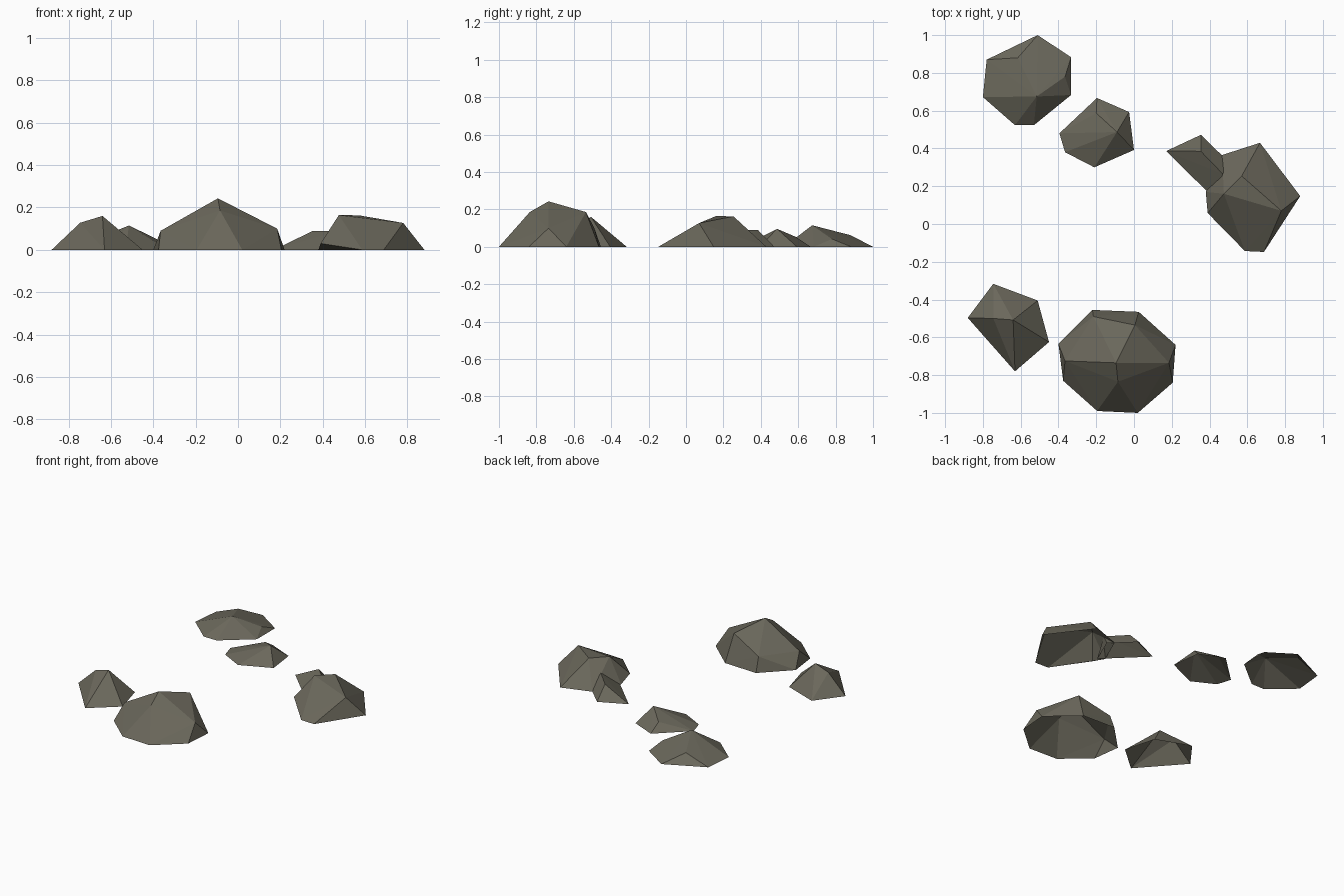
import bpy
import bmesh

# Remove the default cube
default_cube = bpy.data.objects.get("Cube")
if default_cube:
    bpy.data.objects.remove(default_cube, do_unlink=True)

# One stone colour for everything
stone = bpy.data.materials.new("grey_brown_stone")
stone.use_nodes = True
stone_colour = (0.145, 0.137, 0.105, 1.0)
stone.diffuse_color = stone_colour
shader = stone.node_tree.nodes["Principled BSDF"]
shader.inputs["Base Color"].default_value = stone_colour
shader.inputs["Roughness"].default_value = 0.9


def make_rock(name, ground_outline, peaks):
    """Wrap a faceted shell over a ground outline and raised peaks, open underneath."""
    mesh = bpy.data.meshes.new(name)
    bm = bmesh.new()
    for x, y in ground_outline:
        bm.verts.new((x, y, 0.0))
    for peak in peaks:
        bm.verts.new(peak)
    hull = bmesh.ops.convex_hull(bm, input=list(bm.verts))
    unused = [v for v in hull["geom_interior"] if isinstance(v, bmesh.types.BMVert)]
    bmesh.ops.delete(bm, geom=unused, context="VERTS")
    bmesh.ops.recalc_face_normals(bm, faces=list(bm.faces))

    # The underside stays open
    underside = [f for f in bm.faces if all(v.co.z < 0.001 for v in f.verts)]
    bmesh.ops.delete(bm, geom=underside, context="FACES")

    bm.to_mesh(mesh)
    bm.free()
    mesh.materials.append(stone)
    rock = bpy.data.objects.new(name, mesh)
    bpy.context.scene.collection.objects.link(rock)
    return rock


# Large dome-like rock at the front
make_rock(
    "large_front_rock",
    ground_outline=[(-.22, -.455), (.025, -.465), (.22, -.64), (.205, -.84),
                    (.02, -1), (-.195, -.99), (-.375, -.83), (-.4, -.635)],
    peaks=[(-.095, -.735, .243), (-.215, -.49, .1), (.005, -.535, .186),
           (.185, -.735, .1), (-.085, -.835, .186), (-.365, -.725, .09)],
)

# Pointed rock at the front right
make_rock(
    "pointed_front_rock",
    ground_outline=[(-.745, -.317), (-.51, -.405), (-.45, -.625),
                    (-.63, -.78), (-.88, -.497)],
    peaks=[(-.64, -.508, .16), (-.745, -.5, .128)],
)

# Broad low rock at the back
make_rock(
    "broad_back_rock",
    ground_outline=[(-.51, 1), (-.333, .883), (-.333, .683), (-.53, .523),
                    (-.63, .523), (-.8, .672), (-.78, .87)],
    peaks=[(-.615, .88, .062), (-.515, .675, .115), (-.365, .78, .042)],
)

# Small low rock near the middle
make_rock(
    "small_middle_rock",
    ground_outline=[(-.196, .667), (-.026, .593), (0, .392), (-.21, .3),
                    (-.365, .38), (-.395, .48)],
    peaks=[(-.09, .487, .096), (-.2, .587, .053)],
)

# Tall ridged rock on the left side, with a slight overhang
make_rock(
    "ridged_side_rock",
    ground_outline=[(.667, .43), (.88, .148), (.688, -.148), (.587, -.143),
                    (.38, .17), (.466, .365)],
    peaks=[(.57, .254, .163), (.476, .16, .164), (.78, .07, .127),
           (.39, .058, .03)],
)

# Little rock leaning into the ridged one
make_rock(
    "leaning_side_rock",
    ground_outline=[(.17, .386), (.354, .472), (.5, .33), (.42, .14)],
    peaks=[(.354, .385, .09), (.47, .265, .09)],
)
